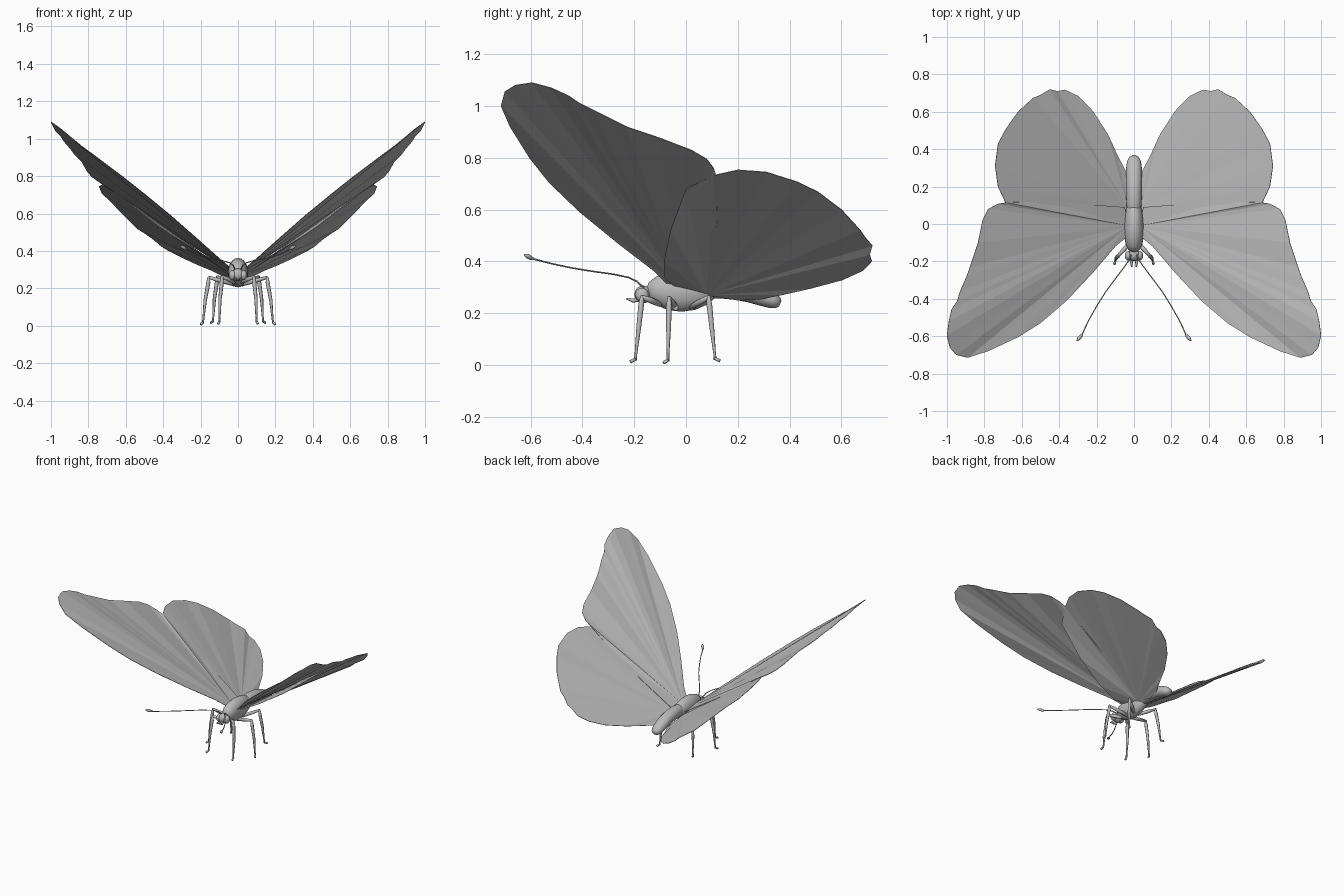
import bpy, bmesh, math
from mathutils import Vector

grey = bpy.data.materials.new("soft grey")
grey.diffuse_color = (0.5, 0.5, 0.5, 1)


def finish(name, bm, smooth=True):
    bmesh.ops.recalc_face_normals(bm, faces=bm.faces)
    me = bpy.data.meshes.new(name)
    bm.to_mesh(me)
    bm.free()
    me.materials.append(grey)
    for p in me.polygons:
        p.use_smooth = smooth
    ob = bpy.data.objects.new(name, me)
    bpy.context.collection.objects.link(ob)
    return ob


def mirror(ob):
    ob.modifiers.new("Mirror", 'MIRROR').use_axis[0] = True


def tube(name, path, sides=8, mirrored=False):
    """Closed tube through (x, y, z, radius_wide, radius_high) stations."""
    bm = bmesh.new()
    pts = [Vector(p[:3]) for p in path]
    rings = []
    for i, p in enumerate(path):
        t = (pts[min(i + 1, len(pts) - 1)] - pts[max(i - 1, 0)]).normalized()
        ref = Vector((0, 0, 1)) if abs(t.z) < 0.8 else Vector((0, 1, 0))
        side = t.cross(ref).normalized()
        up = side.cross(t)
        ring = []
        for k in range(sides):
            a = 2 * math.pi * k / sides
            ring.append(bm.verts.new(pts[i] + side * math.cos(a) * p[3] + up * math.sin(a) * p[-1]))
        rings.append(ring)
    for a, b in zip(rings, rings[1:]):
        for k in range(sides):
            bm.faces.new((a[k], a[(k + 1) % sides], b[(k + 1) % sides], b[k]))
    bm.faces.new(rings[0])
    bm.faces.new(rings[-1])
    ob = finish(name, bm)
    if mirrored:
        mirror(ob)
    return ob


def ball(name, centre, size, mirrored=False):
    bm = bmesh.new()
    bmesh.ops.create_uvsphere(bm, u_segments=20, v_segments=14, radius=1)
    bmesh.ops.scale(bm, vec=size, verts=bm.verts)
    bmesh.ops.translate(bm, vec=centre, verts=bm.verts)
    ob = finish(name, bm)
    if mirrored:
        mirror(ob)


def wing(name, root, outline):
    """Thin sheet fanned out from the wing root."""
    bm = bmesh.new()
    r = bm.verts.new(root)
    rim = [bm.verts.new(p) for p in outline]
    for a, b in zip(rim, rim[1:]):
        bm.faces.new((r, a, b))
    ob = finish(name, bm, False)
    s = ob.modifiers.new("Thickness", 'SOLIDIFY')
    s.thickness, s.offset = 0.003, 0
    mirror(ob)


# Wings
wing("forewing", (0.03, -0.01, 0.295), [
    (0.04, -0.07, 0.31), (0.10, -0.12, 0.36), (0.22, -0.26, 0.467), (0.36, -0.41, 0.59),
    (0.50, -0.53, 0.705), (0.62, -0.605, 0.80), (0.78, -0.68, 0.92), (0.89, -0.715, 1.00),
    (0.95, -0.70, 1.055), (0.985, -0.66, 1.08), (1.0, -0.595, 1.09), (0.99, -0.52, 1.07),
    (0.975, -0.455, 1.04), (0.945, -0.41, 1.01), (0.93, -0.36, 0.985), (0.895, -0.28, 0.945),
    (0.877, -0.23, 0.92), (0.834, -0.10, 0.876), (0.81, 0.02, 0.83), (0.78, 0.08, 0.795),
    (0.73, 0.107, 0.76), (0.685, 0.115, 0.737), (0.45, 0.12, 0.56), (0.05, 0.09, 0.30)])
wing("hindwing", (0.03, 0.08, 0.27), [
    (0.04, -0.04, 0.30), (0.10, -0.083, 0.335), (0.22, -0.085, 0.40), (0.41, -0.06, 0.52),
    (0.62, 0.0, 0.68), (0.685, 0.11, 0.733), (0.727, 0.20, 0.753), (0.743, 0.31, 0.745),
    (0.727, 0.43, 0.707), (0.684, 0.51, 0.668), (0.62, 0.60, 0.60), (0.54, 0.674, 0.52),
    (0.50, 0.69, 0.495), (0.45, 0.72, 0.46), (0.41, 0.71, 0.425), (0.37, 0.718, 0.40),
    (0.30, 0.685, 0.365), (0.22, 0.604, 0.328), (0.14, 0.48, 0.295), (0.09, 0.37, 0.27),
    (0.043, 0.28, 0.252), (0.025, 0.2, 0.25)])

# Body
tube("thorax", [
    (0, -0.148, 0.28, 0.012, 0.015), (0, -0.14, 0.282, 0.028, 0.035), (0, -0.115, 0.285, 0.043, 0.055),
    (0, -0.07, 0.285, 0.052, 0.073), (0, -0.02, 0.284, 0.054, 0.079), (0, 0.03, 0.286, 0.05, 0.074),
    (0, 0.08, 0.292, 0.042, 0.057), (0, 0.11, 0.296, 0.03, 0.035)], 20)
tube("abdomen", [
    (0, 0.04, 0.295, 0.03, 0.03), (0, 0.08, 0.298, 0.038, 0.042), (0, 0.14, 0.300, 0.042, 0.044),
    (0, 0.20, 0.293, 0.043, 0.043), (0, 0.25, 0.281, 0.043, 0.041), (0, 0.30, 0.262, 0.042, 0.036),
    (0, 0.335, 0.248, 0.037, 0.031), (0, 0.355, 0.240, 0.027, 0.023), (0, 0.364, 0.236, 0.012, 0.011)], 20)
ball("head", (0, -0.165, 0.272), (0.032, 0.034, 0.034))
ball("eye", (0.029, -0.17, 0.27), (0.02, 0.026, 0.027), True)
tube("palp", [(0.012, -0.18, 0.25, 0.006), (0.014, -0.205, 0.248, 0.008),
              (0.012, -0.23, 0.256, 0.003)], 8, True)

# Antennae with clubbed tips
tube("antenna", [
    (0.014, -0.16, 0.295, 0.004), (0.025, -0.19, 0.322, 0.0035), (0.045, -0.22, 0.337, 0.003),
    (0.09, -0.28, 0.350, 0.003), (0.15, -0.36, 0.361, 0.003), (0.20, -0.44, 0.374, 0.003),
    (0.245, -0.52, 0.391, 0.003), (0.275, -0.585, 0.408, 0.0035), (0.282, -0.597, 0.412, 0.008),
    (0.293, -0.61, 0.419, 0.01), (0.305, -0.624, 0.425, 0.004)], 8, True)

# Legs: hip, knee, ankle, toe
legs = {
    "front_leg": ((0.02, -0.10, 0.235), (0.085, -0.17, 0.262), (0.10, -0.196, 0.018), (0.105, -0.215, 0.012)),
    "middle_leg": ((0.02, -0.04, 0.222), (0.155, -0.065, 0.258), (0.188, -0.07, 0.014), (0.198, -0.086, 0.008)),
    "hind_leg": ((0.02, 0.02, 0.222), (0.11, 0.087, 0.262), (0.135, 0.113, 0.02), (0.145, 0.13, 0.016)),
}
for name, joints in legs.items():
    hip, knee, ankle, toe = map(Vector, joints)
    shin = knee.lerp(ankle, 0.5) + Vector((0.004, 0, 0))
    tube(name + "_thigh", [(*hip, 0.012), (*hip.lerp(knee, 0.5), 0.012), (*knee, 0.008)], 8, True)
    tube(name + "_shin", [(*(knee + Vector((0, 0, 0.006))), 0.006), (*knee.lerp(ankle, 0.12), 0.011),
                          (*shin, 0.009), (*ankle.lerp(knee, 0.1), 0.005), (*ankle, 0.006)], 8, True)
    tube(name + "_foot", [(*(ankle + Vector((0, 0, 0.004))), 0.006), (*toe, 0.007)], 8, True)
